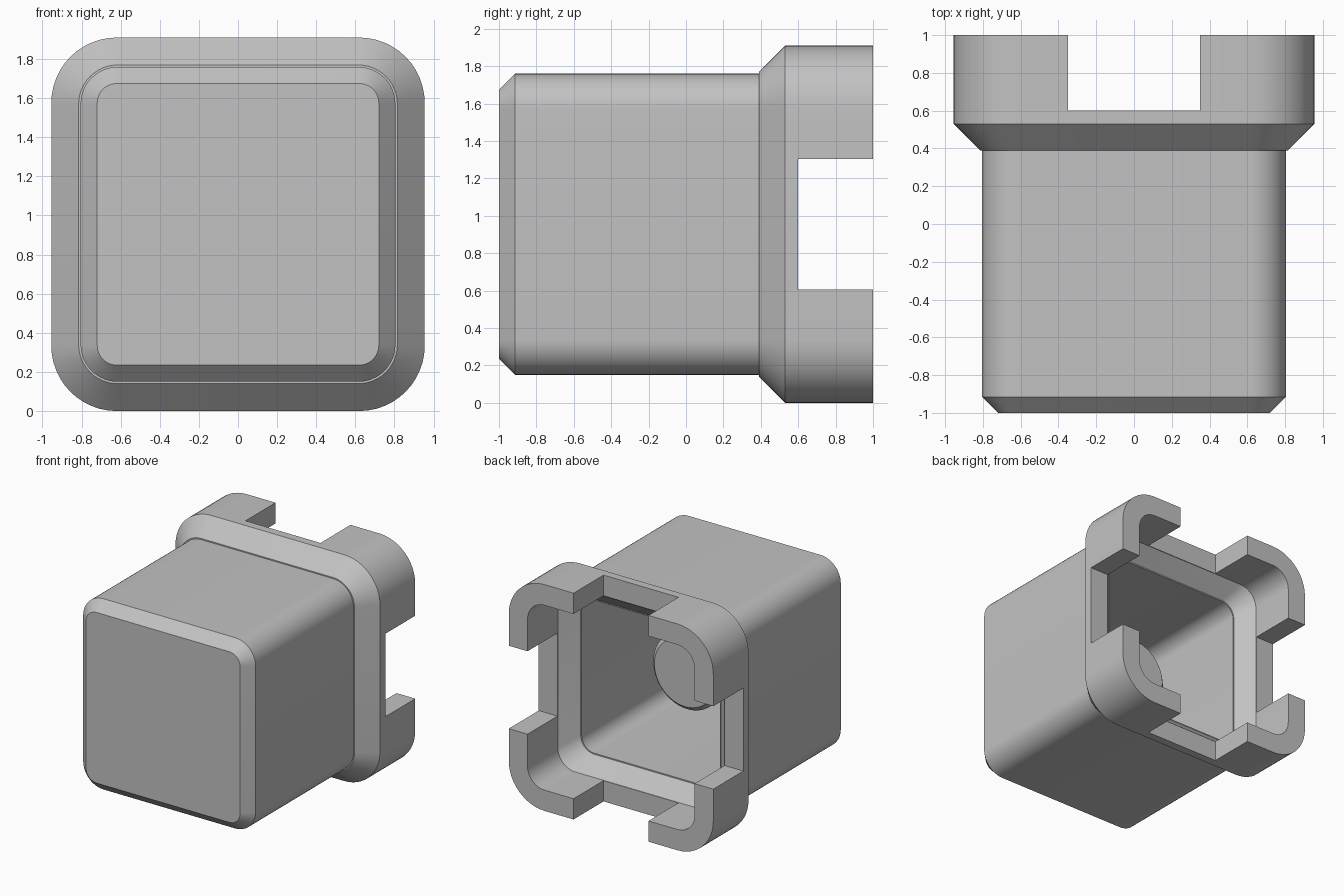
import bpy, bmesh, math
from mathutils import Vector

cube = bpy.data.objects.get("Cube")
if cube:
    bpy.data.objects.remove(cube, do_unlink=True)

MID = 0.955      # height of the centre axis
STEPS = 12       # segments per rounded corner

grey = bpy.data.materials.new("plain_grey")
grey.use_nodes = True
grey.diffuse_color = (0.54, 0.54, 0.54, 1)
grey.node_tree.nodes["Principled BSDF"].inputs["Base Color"].default_value = (0.54, 0.54, 0.54, 1)


def make_object(name, bm):
    bmesh.ops.recalc_face_normals(bm, faces=bm.faces)
    mesh = bpy.data.meshes.new(name)
    bm.to_mesh(mesh)
    bm.free()
    mesh.materials.append(grey)
    obj = bpy.data.objects.new(name, mesh)
    bpy.context.collection.objects.link(obj)
    return obj


def activate(obj):
    bpy.ops.object.select_all(action='DESELECT')
    obj.select_set(True)
    bpy.context.view_layer.objects.active = obj


def smooth(obj):
    activate(obj)
    bpy.ops.object.shade_smooth_by_angle(angle=math.radians(25))


def rounded_square(half, radius, y):
    points = []
    for corner in range(4):
        middle = math.pi / 4 + corner * math.pi / 2
        cx = math.copysign(half - radius, math.cos(middle))
        cz = math.copysign(half - radius, math.sin(middle))
        for i in range(STEPS + 1):
            a = corner * math.pi / 2 + i / STEPS * math.pi / 2
            points.append(Vector((cx + radius * math.cos(a), y, MID + cz + radius * math.sin(a))))
    return points


def loft(name, sections):
    bm = bmesh.new()
    rings = [[bm.verts.new(p) for p in rounded_square(*s)] for s in sections]
    for low, high in zip(rings, rings[1:]):
        for i in range(len(low)):
            j = (i + 1) % len(low)
            bm.faces.new((low[i], low[j], high[j], high[i]))
    bm.faces.new(rings[0])
    bm.faces.new(rings[-1])
    return make_object(name, bm)


# Hollow body with flared collar: half width, corner radius, depth
housing = loft("housing", [
    (0.72, 0.10, -1.0),
    (0.805, 0.19, -0.915),
    (0.805, 0.19, 0.39),
    (0.815, 0.20, 0.39),
    (0.955, 0.335, 0.53),
    (0.955, 0.335, 1.0),
    (0.78, 0.16, 1.0),
    (0.78, 0.16, 0.595),
    (0.655, 0.13, 0.47),
    (0.645, 0.12, 0.47),
    (0.645, 0.12, -0.84),
])

# Notches through all four collar sides
for name, size in (("side_notch", (3, 0.6, 0.7)), ("top_notch", (0.7, 0.6, 3))):
    bm = bmesh.new()
    bmesh.ops.create_cube(bm, size=1)
    bmesh.ops.scale(bm, vec=size, verts=bm.verts)
    bmesh.ops.translate(bm, vec=(0, 0.9, MID), verts=bm.verts)
    cutter = make_object(name, bm)
    cutter.hide_render = True
    activate(housing)
    mod = housing.modifiers.new(name, 'BOOLEAN')
    mod.operation = 'DIFFERENCE'
    mod.solver = 'EXACT'
    mod.object = cutter
    bpy.ops.object.modifier_apply(modifier=mod.name)
    bpy.data.objects.remove(cutter, do_unlink=True)
smooth(housing)

# Round post standing on the cavity floor, with a chamfered end
bm = bmesh.new()
rings = []
for radius, y in ((0.32, -0.86), (0.32, -0.02), (0.285, 0.015)):
    rings.append([bm.verts.new((radius * math.cos(a), y, MID + radius * math.sin(a)))
                  for a in (2 * math.pi * i / 48 for i in range(48))])
for low, high in zip(rings, rings[1:]):
    for i in range(48):
        j = (i + 1) % 48
        bm.faces.new((low[i], low[j], high[j], high[i]))
bm.faces.new(rings[0])
bm.faces.new(rings[-1])
smooth(make_object("inner_post", bm))
